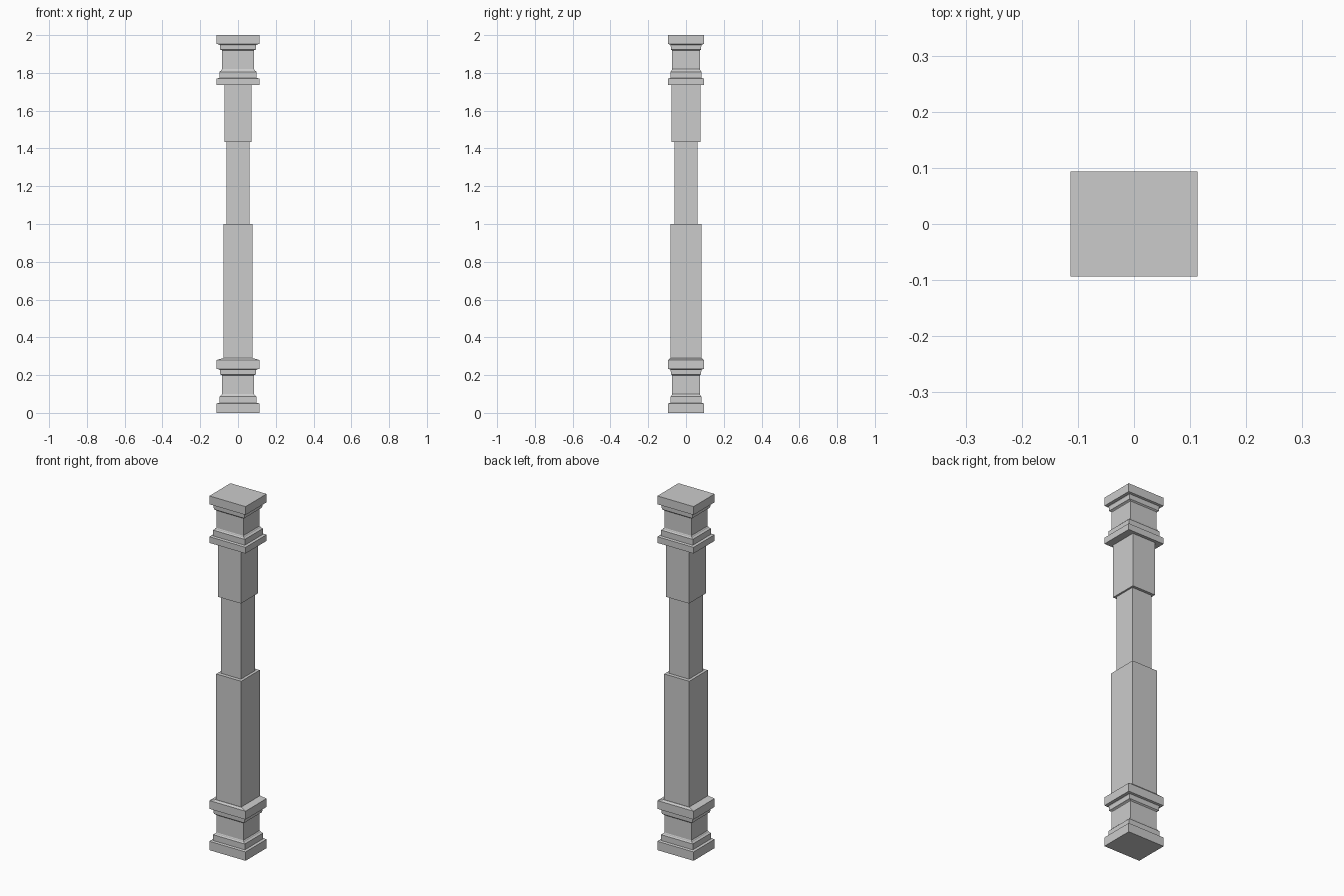
import bpy, bmesh

if "Cube" in bpy.data.objects:
    bpy.data.objects.remove(bpy.data.objects["Cube"])


def loft(name, sections, cap_bottom=True, cap_top=True):
    """Stack rectangular sections (half x, half y, z) into one flat-shaded part."""
    bm = bmesh.new()
    rings = [[bm.verts.new((sx * hx, sy * hy, z))
              for sx, sy in ((-1, -1), (1, -1), (1, 1), (-1, 1))]
             for hx, hy, z in sections]
    for low, high in zip(rings, rings[1:]):
        for i in range(4):
            j = (i + 1) % 4
            bm.faces.new((low[i], low[j], high[j], high[i]))
    if cap_bottom:
        bm.faces.new(rings[0][::-1])
    if cap_top:
        bm.faces.new(rings[-1])
    mesh = bpy.data.meshes.new(name)
    bm.to_mesh(mesh)
    bm.free()
    obj = bpy.data.objects.new(name, mesh)
    bpy.context.collection.objects.link(obj)
    return obj


PLATE = (0.113, 0.094)
STEP = (0.099, 0.081)
NECK = (0.084, 0.073)
LOWER = (0.078, 0.083)
MIDDLE = (0.062, 0.062)
UPPER = (0.072, 0.077)


def moulded_block(name, z, lower_plate, upper_plate, bevel):
    """Square neck between two stepped plates; the upper one may slope inward."""
    a = z + lower_plate
    b = z + 0.20 - (0.05 - lower_plate) * 1.0
    c = b + 0.033
    top = c + upper_plate
    sections = [(*PLATE, z), (*PLATE, a),
                (*STEP, a + 0.003), (*STEP, a + 0.036),
                (0.09, 0.076, a + 0.042), (0.088, 0.075, a + 0.046), (*NECK, a + 0.05),
                (*NECK, b - 0.002), (0.086, 0.075, b),
                (0.095, 0.08, b + 0.004), (0.096, 0.081, b + 0.026),
                (0.099, 0.083, c - 0.003), (*PLATE, c), (*PLATE, top)]
    if bevel:
        sections.append((0.08, 0.085, top + 0.01))
    return loft(name, sections)


# Base and capital mouldings
moulded_block("base", 0.0, 0.05, 0.047, True)
moulded_block("capital", 1.735, 0.035, 0.047, False)

# Stepped shaft
loft("lower_shaft", [(*LOWER, 0.29), (*LOWER, 1.0)], cap_bottom=False)
loft("middle_shaft", [(*MIDDLE, 1.0), (*MIDDLE, 1.435)], False, False)
loft("upper_shaft", [(*UPPER, 1.435), (*UPPER, 1.735)], cap_top=False)
